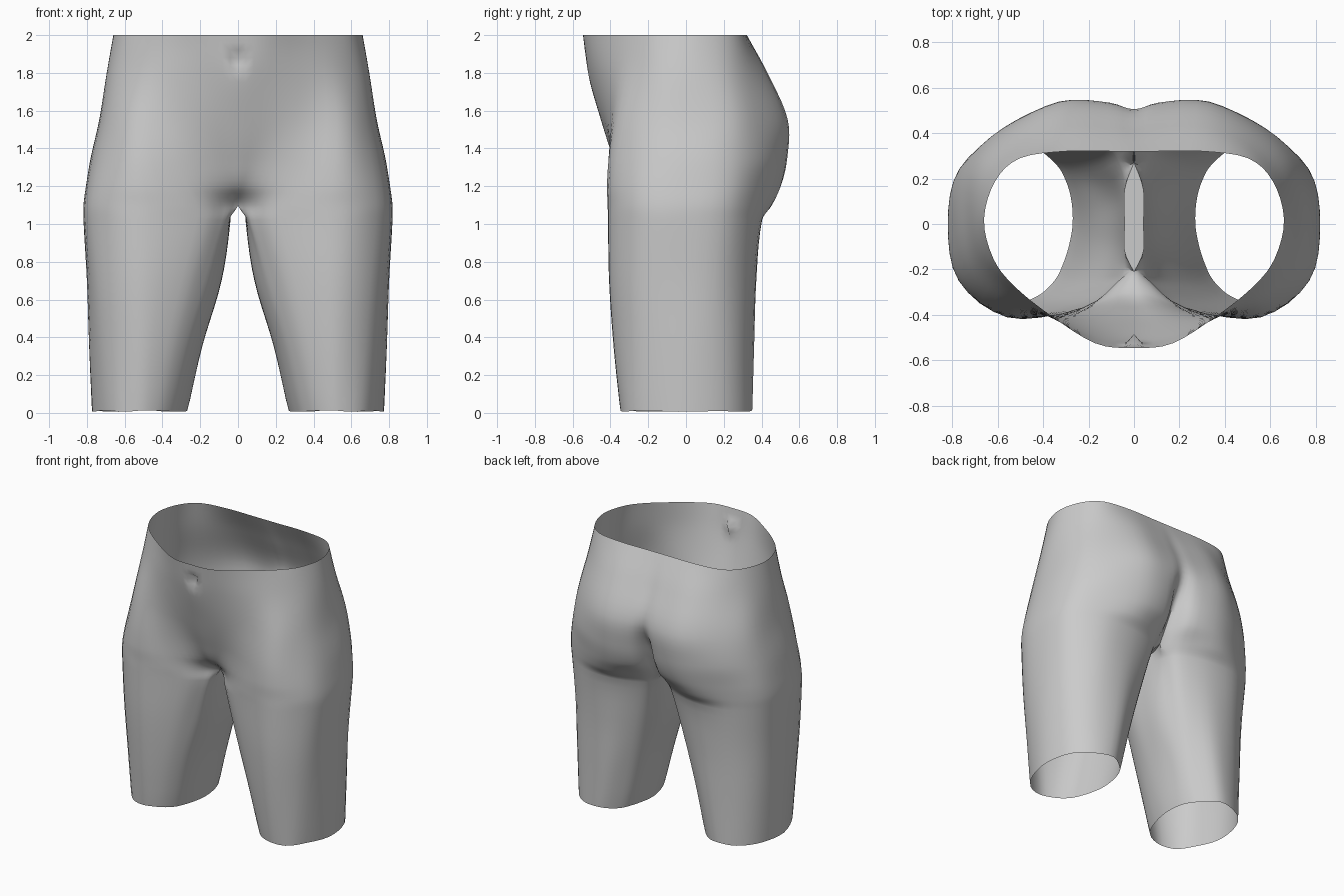
import bpy, bmesh, math
from mathutils import Vector

if "Cube" in bpy.data.objects:
    bpy.data.objects.remove(bpy.data.objects["Cube"])

SEG, ROW = 4, 5      # subdivisions between key points around / down the body
OUT = 10             # key points 0..10 run from front centre round the hip to back centre

# Half sections (x, y): front centre -> side -> back centre
torso = [
    (2.00, [(0, -.545), (.17, -.525), (.37, -.40), (.53, -.27), (.62, -.15), (.66, .02),
            (.61, .19), (.50, .29), (.30, .32), (.10, .32), (0, .32)]),
    (1.80, [(0, -.52), (.17, -.49), (.37, -.41), (.54, -.31), (.66, -.16), (.695, .02),
            (.65, .21), (.52, .34), (.32, .425), (.11, .425), (0, .415)]),
    (1.55, [(0, -.45), (.16, -.435), (.36, -.405), (.57, -.36), (.70, -.19), (.735, .02),
            (.70, .25), (.55, .41), (.33, .53), (.11, .53), (0, .505)]),
    (1.35, [(0, -.385), (.12, -.38), (.33, -.40), (.57, -.395), (.735, -.22), (.78, .02),
            (.74, .25), (.58, .42), (.33, .53), (.10, .51), (0, .41)]),
    (1.20, [(0, -.32), (.08, -.325), (.27, -.385), (.56, -.41), (.76, -.24), (.805, .02),
            (.76, .25), (.58, .405), (.33, .50), (.10, .46), (0, .33)]),
    (1.10, [(0, -.21), (.065, -.25), (.22, -.365), (.55, -.41), (.77, -.25), (.818, .01),
            (.77, .24), (.58, .39), (.34, .455), (.11, .38), (0, .27)]),
]
# Full leg sections: same order, then three inner thigh points back to the front
legs = [
    (1.02, [(.05, -.21), (.085, -.27), (.22, -.36), (.55, -.41), (.77, -.25), (.818, 0), (.77, .23),
            (.58, .375), (.34, .40), (.13, .34), (.06, .25), (.042, .14), (.04, 0), (.042, -.12)]),
    (0.70, [(.13, -.21), (.18, -.28), (.30, -.36), (.54, -.405), (.74, -.27), (.80, -.02), (.76, .20),
            (.60, .34), (.38, .37), (.20, .30), (.13, .21), (.092, .11), (.087, 0), (.095, -.11)]),
    (0.35, [(.23, -.20), (.28, -.28), (.38, -.35), (.54, -.38), (.71, -.27), (.787, -.03), (.75, .19),
            (.62, .32), (.42, .36), (.28, .28), (.22, .20), (.195, .10), (.19, 0), (.20, -.10)]),
    (0.00, [(.31, -.17), (.35, -.25), (.43, -.32), (.54, -.345), (.68, -.27), (.77, -.04), (.74, .18),
            (.63, .31), (.47, .35), (.35, .27), (.30, .19), (.275, .10), (.27, 0), (.285, -.09)]),
]
seam = [(.042, .15), (.042, 0), (.042, -.12)]


def spline(pts, n, before, after):
    """Smooth curve through pts with n steps per span."""
    p = [before] + pts + [after]
    out = []
    for i in range(1, len(p) - 2):
        a, b, c, d = p[i - 1:i + 3]
        for k in range(n):
            t = k / n
            out.append(.5 * (2 * b + (c - a) * t + (2 * a - 5 * b + 4 * c - d) * t * t
                             + (3 * b - a - 3 * c + d) * t ** 3))
    return out + [pts[-1]]


def down_spline(pts, n):
    """Smooth curve down the body, with slopes taken per unit of height."""
    last = len(pts) - 1
    slope = []
    for i in range(last + 1):
        lo, hi = max(i - 1, 0), min(i + 1, last)
        slope.append((pts[hi] - pts[lo]) / (pts[lo].z - pts[hi].z))
    out = []
    for i in range(last):
        a, b = pts[i], pts[i + 1]
        h = a.z - b.z
        for k in range(n):
            t = k / n
            e = t * t * (3 - 2 * t)
            out.append(a * (1 - e) + b * e + slope[i] * h * t * (1 - t) ** 2
                       - slope[i + 1] * h * t * t * (1 - t))
    return out + [pts[-1]]


def flip(v):
    return Vector((-v.x, v.y, v.z))


def section(z, pts, closed):
    p = [Vector((x, y, z)) for x, y in pts]
    if closed:
        return spline(p + [p[0]], SEG, p[-1], p[1])[:-1]
    return spline(p, SEG, flip(p[1]), flip(p[-2]))


rings = [section(z, p, False) for z, p in torso]
crotch = [Vector((x, y, 1.10)) for x, y in seam]
ends = [rings[-1][-1]] + crotch + [rings[-1][0]]
rings[-1] += spline(ends, SEG, ends[0], ends[-1])[1:-1]
rings += [section(z, p, True) for z, p in legs]

# Columns run down the body; inner thigh columns start at the crotch seam
n_out, n_all = OUT * SEG + 1, len(rings[-1])
first = len(torso) - 1
columns = []
for c in range(n_all):
    col = [r[c] for r in (rings if c < n_out else rings[first:])]
    pts = down_spline(col, ROW)
    columns.append(pts if c < n_out else [None] * (first * ROW) + pts)

bm = bmesh.new()
grid = []
for col in columns:
    line = []
    for v in col:
        if v is None:
            line.append(None)
            continue
        v = v.copy()
        # Navel dent
        if v.y < -.4:
            v.y += .05 * math.exp(-(v.x / .022) ** 2 - ((v.z - 1.87) / .04) ** 2)
        # Slightly uneven leg hem
        if v.z < .01:
            v.z = .01 + .004 * math.sin(v.x * 23 + v.y * 9)
        line.append(bm.verts.new(v))
    grid.append(line)

for c in range(n_all):
    d = (c + 1) % n_all
    for r in range(len(grid[0]) - 1):
        quad = (grid[c][r], grid[d][r], grid[d][r + 1], grid[c][r + 1])
        # Above the crotch the half section stays open at the centre line
        if r < first * ROW and c >= n_out - 1:
            continue
        if None not in quad:
            bm.faces.new(quad[::-1])

# Narrow crotch strip from the inner thighs to the centre line
edge = [grid[c % n_all][first * ROW] for c in range(n_out - 1, n_all + 1)]
mid = [edge[0]] + [bm.verts.new((0, v.co.y, v.co.z)) for v in edge[1:-1]] + [edge[-1]]
for i in range(len(edge) - 1):
    strip = list(dict.fromkeys((edge[i], edge[i + 1], mid[i + 1], mid[i])))
    bm.faces.new(strip)

# Mirror the half body and weld the centre line
geom = bm.verts[:] + bm.edges[:] + bm.faces[:]
copy = bmesh.ops.duplicate(bm, geom=geom)["geom"]
for g in copy:
    if isinstance(g, bmesh.types.BMVert):
        g.co.x = -g.co.x
bmesh.ops.reverse_faces(bm, faces=[g for g in copy if isinstance(g, bmesh.types.BMFace)])
bmesh.ops.remove_doubles(bm, verts=bm.verts[:], dist=.0005)

mesh = bpy.data.meshes.new("hips_and_thighs")
bm.to_mesh(mesh)
bm.free()
body = bpy.data.objects.new("hips_and_thighs", mesh)
bpy.context.collection.objects.link(body)

grey = bpy.data.materials.new("light_grey")
grey.diffuse_color = (.6, .6, .6, 1)
grey.use_nodes = True
grey.node_tree.nodes["Principled BSDF"].inputs["Base Color"].default_value = grey.diffuse_color
mesh.materials.append(grey)

bpy.context.view_layer.objects.active = body
body.select_set(True)
bpy.ops.object.shade_smooth_by_angle(angle=math.radians(60))
